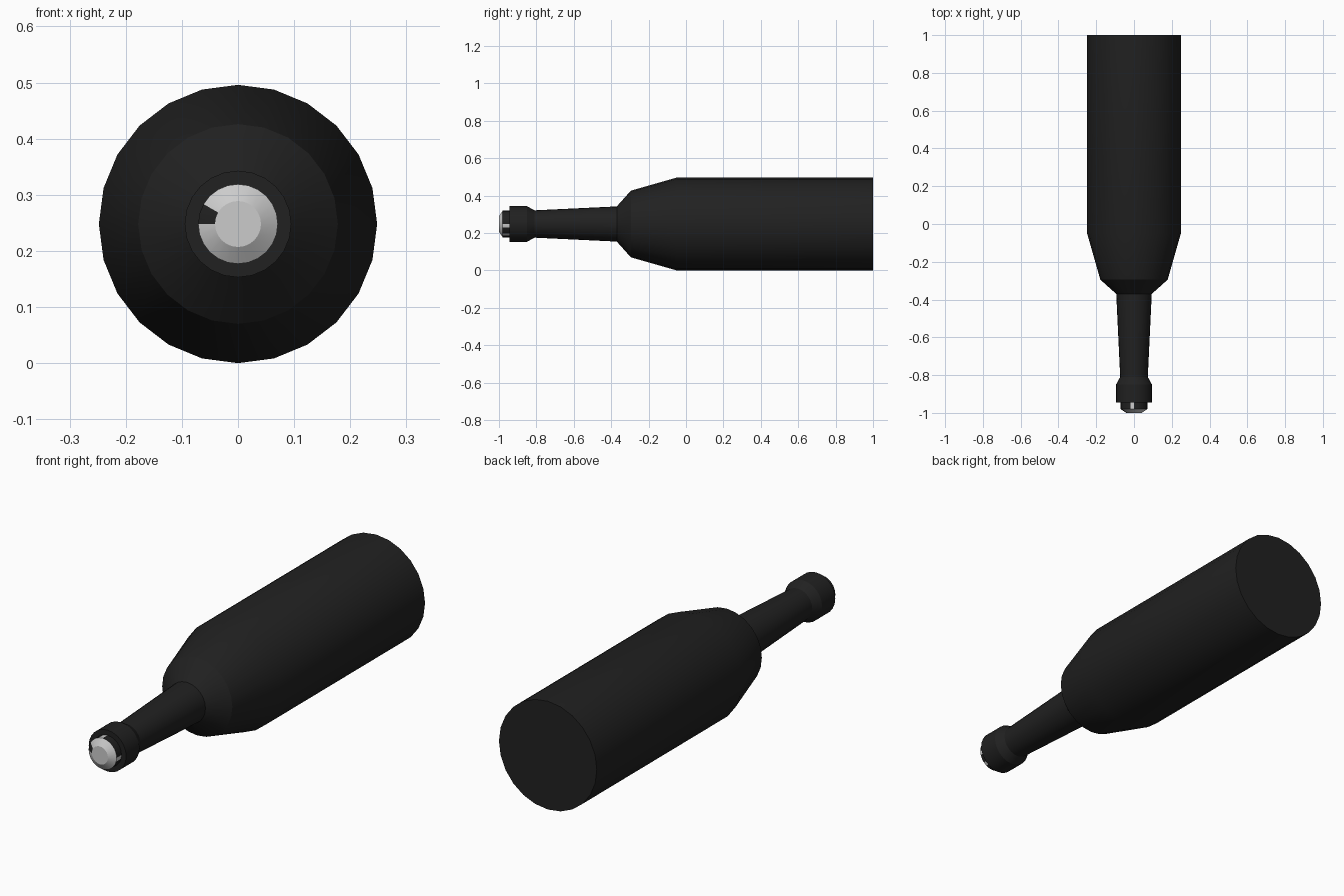
import bpy, bmesh, math

if "Cube" in bpy.data.objects:
    bpy.data.objects.remove(bpy.data.objects["Cube"])

SIDES, CZ = 24, 0.248


def material(name, v):
    m = bpy.data.materials.new(name)
    m.diffuse_color = (v, v, v, 1)
    m.use_nodes = True
    m.node_tree.nodes["Principled BSDF"].inputs["Base Color"].default_value = m.diffuse_color
    return m


dark = material("dark_glass", 0.015)
pale = material("pale_grey", 0.55)


def lathe(name, profile, mats, cap_start=True, cap_end=True):
    """Spin (y, radius) pairs around the y axis; profile runs front to back."""
    bm = bmesh.new()
    rings = []
    for y, r in profile:
        angles = [2 * math.pi * i / SIDES for i in range(SIDES)]
        rings.append([bm.verts.new((r * math.cos(a), y, CZ + r * math.sin(a))) for a in angles])
    for a, b in zip(rings, rings[1:]):
        for i in range(SIDES):
            j = (i + 1) % SIDES
            bm.faces.new((a[i], a[j], b[j], b[i]))
    if cap_start:
        bm.faces.new(rings[0])
    if cap_end:
        bm.faces.new(rings[-1])
    bmesh.ops.recalc_face_normals(bm, faces=bm.faces)
    me = bpy.data.meshes.new(name)
    bm.to_mesh(me)
    bm.free()
    for m in mats:
        me.materials.append(m)
    ob = bpy.data.objects.new(name, me)
    bpy.context.collection.objects.link(ob)
    bpy.ops.object.select_all(action='DESELECT')
    ob.select_set(True)
    bpy.context.view_layer.objects.active = ob
    bpy.ops.object.shade_smooth_by_angle(angle=math.radians(16))
    return ob


# Bottle: lip, collar, tapered neck, shoulders, cylinder and flat base
lathe("bottle", [(-0.945, 0.07), (-0.945, 0.095), (-0.85, 0.095), (-0.81, 0.073),
                 (-0.37, 0.094), (-0.295, 0.178), (-0.05, 0.248), (1.0, 0.248)],
      [dark])

# Stopper: pale chamfered face with a mostly dark side
stopper = lathe("stopper", [(-1.0, 0.041), (-0.98, 0.071), (-0.94, 0.071)], [pale, dark])
for p in stopper.data.polygons:
    i = p.index
    if SIDES <= i < 2 * SIDES and (i - SIDES) not in (6, 13, 14, 20, 23):
        p.material_index = 1
    if i in (10, 11):
        p.material_index = 1
